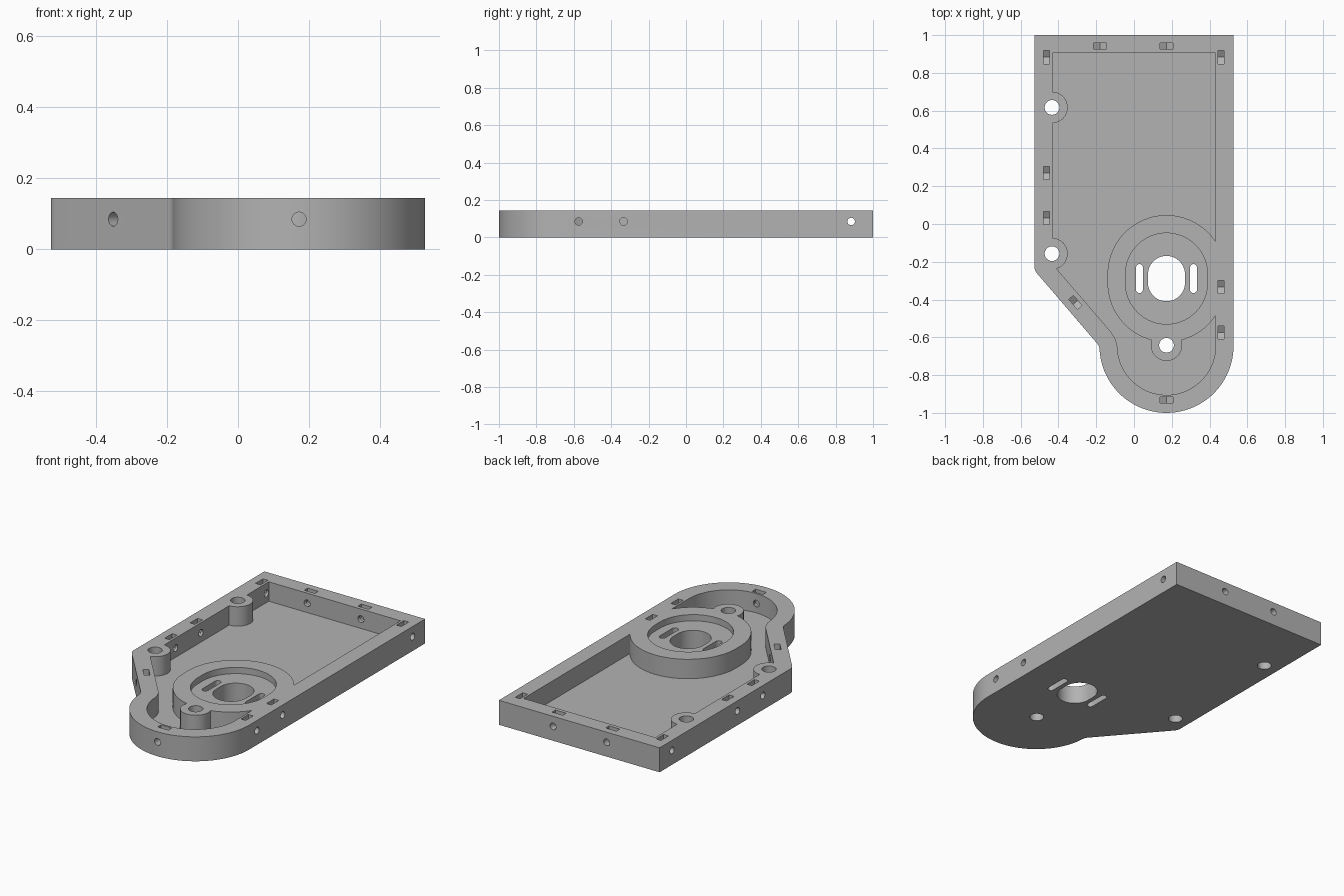
import bpy, bmesh, math
from math import sin, cos, pi
from mathutils import Matrix, Vector

if "Cube" in bpy.data.objects:
    bpy.data.objects.remove(bpy.data.objects["Cube"], do_unlink=True)

HEIGHT, FLOOR, WALL = 0.145, 0.03, 0.095
RECESS_Z = 0.108
BORE_Z = 0.085
NOSE = Vector((0.172, -0.645))       # centre of the rounded nose
HUB = Vector((0.172, -0.289))        # centre of the round mount


def prism(name, pts, lo, hi, matrix=Matrix()):
    """Extrude a flat outline from lo to hi along local z."""
    bm = bmesh.new()
    rings = [[bm.verts.new((p[0], p[1], h)) for p in pts] for h in (lo, hi)]
    bm.faces.new(rings[0])
    bm.faces.new(rings[1])
    n = len(pts)
    for i in range(n):
        j = (i + 1) % n
        bm.faces.new((rings[0][i], rings[0][j], rings[1][j], rings[1][i]))
    bm.transform(matrix)
    bmesh.ops.recalc_face_normals(bm, faces=bm.faces)
    mesh = bpy.data.meshes.new(name)
    bm.to_mesh(mesh)
    bm.free()
    ob = bpy.data.objects.new(name, mesh)
    bpy.context.collection.objects.link(ob)
    return ob


def arc(c, r, a, b, n):
    return [(c[0] + r * cos(a + (b - a) * i / n), c[1] + r * sin(a + (b - a) * i / n))
            for i in range(n + 1)]


def stadium(c, r, half, n=32):
    """Circle stretched along y by a straight run of 2 * half."""
    return (arc((c[0], c[1] + half), r, 0, pi, n) +
            arc((c[0], c[1] - half), r, pi, 2 * pi, n))


def circle(c, r, n=40):
    return arc(c, r, 0, 2 * pi, n)[:-1]


def subtract(target, cutter):
    mod = target.modifiers.new("cut", "BOOLEAN")
    mod.operation, mod.solver, mod.object = "DIFFERENCE", "EXACT", cutter
    bpy.context.view_layer.update()
    graph = bpy.context.evaluated_depsgraph_get()
    mesh = bpy.data.meshes.new_from_object(target.evaluated_get(graph))
    target.modifiers.clear()
    target.data = mesh
    bpy.data.objects.remove(cutter, do_unlink=True)


# Direction of the slanted side and the fillet joining it to the nose
NORMAL = Vector((0.759, 0.651)).normalized()
ALONG = Vector((NORMAL.y, -NORMAL.x))
SLANT = -0.56
FILLET, NOSE_R = 0.055, 0.355
gap = SLANT - FILLET - NORMAL.dot(NOSE)
FC = NOSE + NORMAL * gap - ALONG * math.sqrt((NOSE_R + FILLET) ** 2 - gap ** 2)


def outline(d):
    """Housing outline moved inwards by d."""
    side = 0.527 - d
    to_nose = math.atan2(NOSE.y - FC.y, NOSE.x - FC.x)
    to_line = math.atan2(NORMAL.y, NORMAL.x)
    corner = Vector((-side, (SLANT + d + side * NORMAL.x) / NORMAL.y))
    a, b = corner + Vector((0, 0.02)), corner + ALONG * 0.02
    pts = [(side, 1 - d), (-side, 1 - d)]
    for i in range(5):
        t = i / 4
        pts.append(a * (1 - t) ** 2 + corner * 2 * t * (1 - t) + b * t * t)
    pts += arc(FC, FILLET + d, to_line, to_nose, 10)
    pts += arc(NOSE, NOSE_R - d, to_nose + pi, 2 * pi, 48)[1:]
    return pts


housing = prism("housing", outline(0), 0, HEIGHT)

# Pocket with the mount and the screw posts left standing
screws = [(-0.434, 0.617), (-0.434, -0.157), (0.172, -0.642)]
pocket = prism("pocket_cutter", outline(WALL), FLOOR, HEIGHT + 0.1)
posts = [stadium(HUB, 0.312, 0.024, 40)] + [circle(c, 0.083) for c in screws]
for pts in posts:
    subtract(pocket, prism("post_cutter", pts, -0.1, HEIGHT + 0.2))
subtract(housing, pocket)

# Mount recess, shaft opening, adjusting slots and screw holes
subtract(housing, prism("recess_cutter", stadium(HUB, 0.217, 0.024), RECESS_Z, 0.3))
openings = [stadium(HUB, 0.098, 0.022)]
openings += [stadium((HUB.x + s * 0.143, HUB.y), 0.0185, 0.058, 12) for s in (-1, 1)]
openings += [circle(c, 0.039, 32) for c in screws]
for pts in openings:
    subtract(housing, prism("opening_cutter", pts, -0.1, 0.3))

# Side bores with nut traps: position and outward direction
LEFT, RIGHT, BACK, FRONT = (-1, 0), (1, 0), (0, 1), (0, -1)
fasteners = [((-0.463, y), LEFT) for y in (0.883, 0.27, 0.032)]
fasteners += [((0.461, y), RIGHT) for y in (0.883, -0.334, -0.574)]
fasteners += [((x, 0.943), BACK) for x in (-0.18, 0.172)]
fasteners += [((0.172, -0.932), FRONT), ((-0.31, -0.415), -NORMAL)]
half = 0.035
nut = [(half, 0.15), (-half, 0.15), (-half, -0.02), (0, -0.04), (half, -0.02)]
for (x, y), (nx, ny) in fasteners:
    frame = Matrix(((-ny, 0, nx, x), (nx, 0, ny, y), (0, 1, 0, BORE_Z), (0, 0, 0, 1)))
    subtract(housing, prism("bore_cutter", circle((0, 0), 0.02, 24), -0.045, 0.12, frame))
    subtract(housing, prism("nut_cutter", nut, -0.016, 0.016, frame))

# Finish
grey = bpy.data.materials.new("plain grey")
grey.use_nodes = True
colour = (0.45, 0.45, 0.45, 1)
grey.diffuse_color = colour
grey.node_tree.nodes["Principled BSDF"].inputs["Base Color"].default_value = colour
housing.data.materials.clear()
housing.data.materials.append(grey)
for p in housing.data.polygons:
    p.material_index = 0
bpy.ops.object.select_all(action="DESELECT")
housing.select_set(True)
bpy.context.view_layer.objects.active = housing
bpy.ops.object.shade_smooth_by_angle(angle=math.radians(30))
